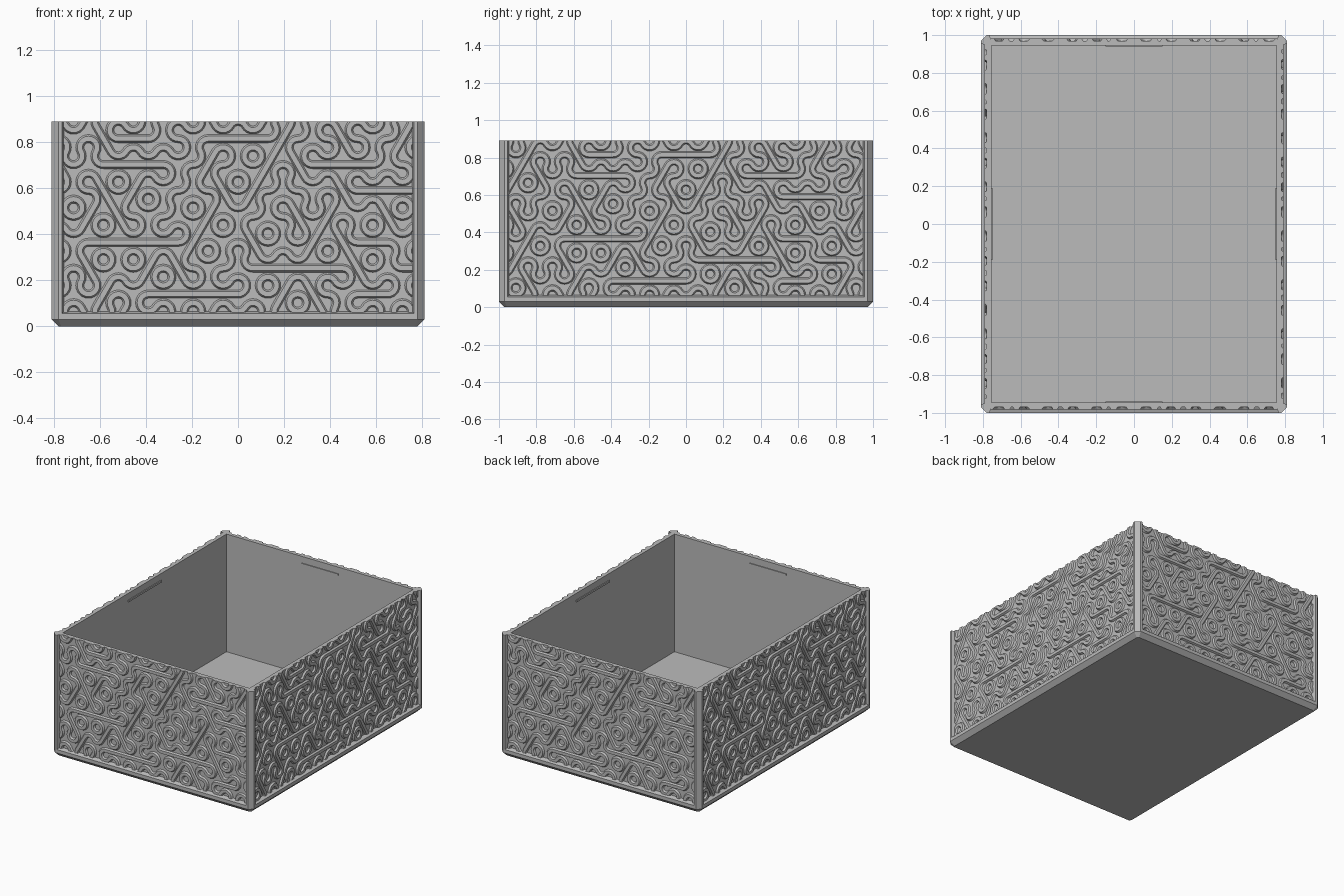
import bpy, bmesh, math
from mathutils import Matrix, Vector

if "Cube" in bpy.data.objects:
    bpy.data.objects.remove(bpy.data.objects["Cube"])

W, D, H = 0.81, 1.0, 0.89          # half width, half depth, height
INSET = 0.03                       # panels sit behind the frame
S = 0.075                          # side of one hexagonal pattern tile

grey = bpy.data.materials.new("light_grey")
grey.use_nodes = True
grey.diffuse_color = (0.5, 0.5, 0.5, 1)
grey.node_tree.nodes["Principled BSDF"].inputs["Base Color"].default_value = grey.diffuse_color


def finish(bm, name):
    bmesh.ops.recalc_face_normals(bm, faces=bm.faces)
    mesh = bpy.data.meshes.new(name)
    bm.to_mesh(mesh)
    bm.free()
    mesh.materials.append(grey)
    obj = bpy.data.objects.new(name, mesh)
    bpy.context.collection.objects.link(obj)
    return obj


def loft(bm, rings):
    """Skin a list of vertex rings and cap both ends."""
    loops = [[bm.verts.new(p) for p in ring] for ring in rings]
    for a, b in zip(loops, loops[1:]):
        for i in range(len(a)):
            j = (i + 1) % len(a)
            bm.faces.new((a[i], a[j], b[j], b[i]))
    bm.faces.new(loops[0])
    bm.faces.new(loops[-1])


def rectangle_ring(inset, cut, z):
    """Rectangle with cut corners."""
    x, y = W - inset, D - inset
    return [(x, y - cut, z), (x - cut, y, z), (cut - x, y, z), (-x, y - cut, z),
            (-x, cut - y, z), (cut - x, -y, z), (x - cut, -y, z), (x, cut - y, z)]


# Tray: chamfered base, ledge, recessed walls, rim, hollow inside
bm = bmesh.new()
loft(bm, [rectangle_ring(*r) for r in (
    (0.03, 0.012, 0), (0, 0.03, 0.03), (0, 0.03, 0.055), (INSET, 0.01, 0.065),
    (INSET, 0.01, H), (0.055, 0, H), (0.055, 0, 0.03))])
bmesh.ops.remove_doubles(bm, verts=bm.verts, dist=1e-5)
finish(bm, "tray")

# Corner posts with chamfered outer edge
half = [(0.055, 0.032), (0.045, 0), (0.03, 0)]
profile = half + [(b, a) for a, b in reversed(half)] + [(0.05, 0.05)]
for sx, side in ((1, "left"), (-1, "right")):
    for sy, end in ((1, "back"), (-1, "front")):
        bm = bmesh.new()
        loft(bm, [[(sx * (W - a), sy * (D - b), z) for a, b in profile]
                  for z in (0.03, H)])
        finish(bm, f"{end}_{side}_post")

# Winding tile pattern: each letter picks how a tile joins its six edges
ROWS = ["ABQPABPHBAQABPBA", "AQBPAHHHBPQAHBPA", "PAQBPQABHHHQBHAP",
        "BPAHHHPAQBPQHAQB", "QBPQABPABQPAQBPA", "PABQPABQPBAQHHAB",
        "PQBHHAPBPQHHBAPQ", "BPAQHBAHHPBQAPBQ", "ABPHABQBPAHBAQPB"]
# letter: (corners circled by an arc, direction of the straight track)
TILES = {"A": ((90, 210, 330), None), "B": ((30, 150, 270), None),
         "H": ((90, 270), 0), "P": ((150, 330), 60), "Q": ((30, 210), 120)}
RIDGE = [(-0.018, -0.005), (-0.018, 0), (-0.011, 0.012),
         (0.011, 0.012), (0.018, 0), (0.018, -0.005)]


def polar(angle, radius):
    a = math.radians(angle)
    return Vector((math.cos(a), math.sin(a))) * radius


def tile_paths(letter, centre):
    """Yield each track as (point, sideways direction) pairs."""
    corners, line = TILES[letter]
    for c in corners:
        mid = centre + polar(c, S)
        yield [(mid + polar(c + 120 + 15 * k, S / 2), polar(c + 120 + 15 * k, 1))
               for k in range(9)]
    if line is not None:
        reach = S * math.sqrt(3) / 2
        yield [(centre + polar(line, t * reach), polar(line + 90, 1)) for t in (-1, 1)]


def pattern_panel(name, turn, width, depth):
    bm = bmesh.new()
    step = S * math.sqrt(3)
    for r, row in enumerate(ROWS):
        for i, letter in enumerate(row):
            u = step * (i - 7 - 0.5 * (r % 2))
            if abs(u) > width + step:
                continue
            for path in tile_paths(letter, Vector((u, 0.0275 + 1.5 * S * r))):
                rings = []
                for p, n in path:
                    pts = [(p + n * o, h) for o, h in RIDGE]
                    rings.append([bm.verts.new((q.x, -depth - h, q.y)) for q, h in pts])
                for a, b in zip(rings, rings[1:]):
                    for k in range(len(a)):
                        m = (k + 1) % len(a)
                        bm.faces.new((a[k], a[m], b[m], b[k]))
    bmesh.ops.remove_doubles(bm, verts=bm.verts, dist=1e-4)
    # Trim the tracks to the frame and close the cut ends
    for co, no in (((width, 0, 0), (1, 0, 0)), ((-width, 0, 0), (-1, 0, 0)),
                   ((0, 0, 0.06), (0, 0, -1)), ((0, 0, H), (0, 0, 1))):
        geom = bm.verts[:] + bm.edges[:] + bm.faces[:]
        cut = bmesh.ops.bisect_plane(bm, geom=geom, dist=1e-5, plane_co=co,
                                     plane_no=no, clear_outer=True)
        edges = [e for e in cut["geom_cut"] if isinstance(e, bmesh.types.BMEdge)]
        bmesh.ops.holes_fill(bm, edges=edges, sides=0)
    bmesh.ops.transform(bm, matrix=Matrix.Rotation(math.radians(turn), 4, "Z"),
                        verts=bm.verts)
    finish(bm, name)


for name, turn, width, depth in (("front", 0, W, D), ("left", 90, D, W),
                                 ("back", 180, W, D), ("right", 270, D, W)):
    pattern_panel(name + "_pattern", turn, width - 0.053, depth - INSET)
    # Small catch strip inside the wall, just under the rim
    bm = bmesh.new()
    length = 0.3 if width == W else 0.38
    matrix = (Matrix.Rotation(math.radians(turn), 4, "Z")
              @ Matrix.Translation((0, 0.055 - depth, 0.835))
              @ Matrix.Diagonal((length, 0.012, 0.014, 1)))
    bmesh.ops.create_cube(bm, size=1, matrix=matrix)
    finish(bm, name + "_catch")
